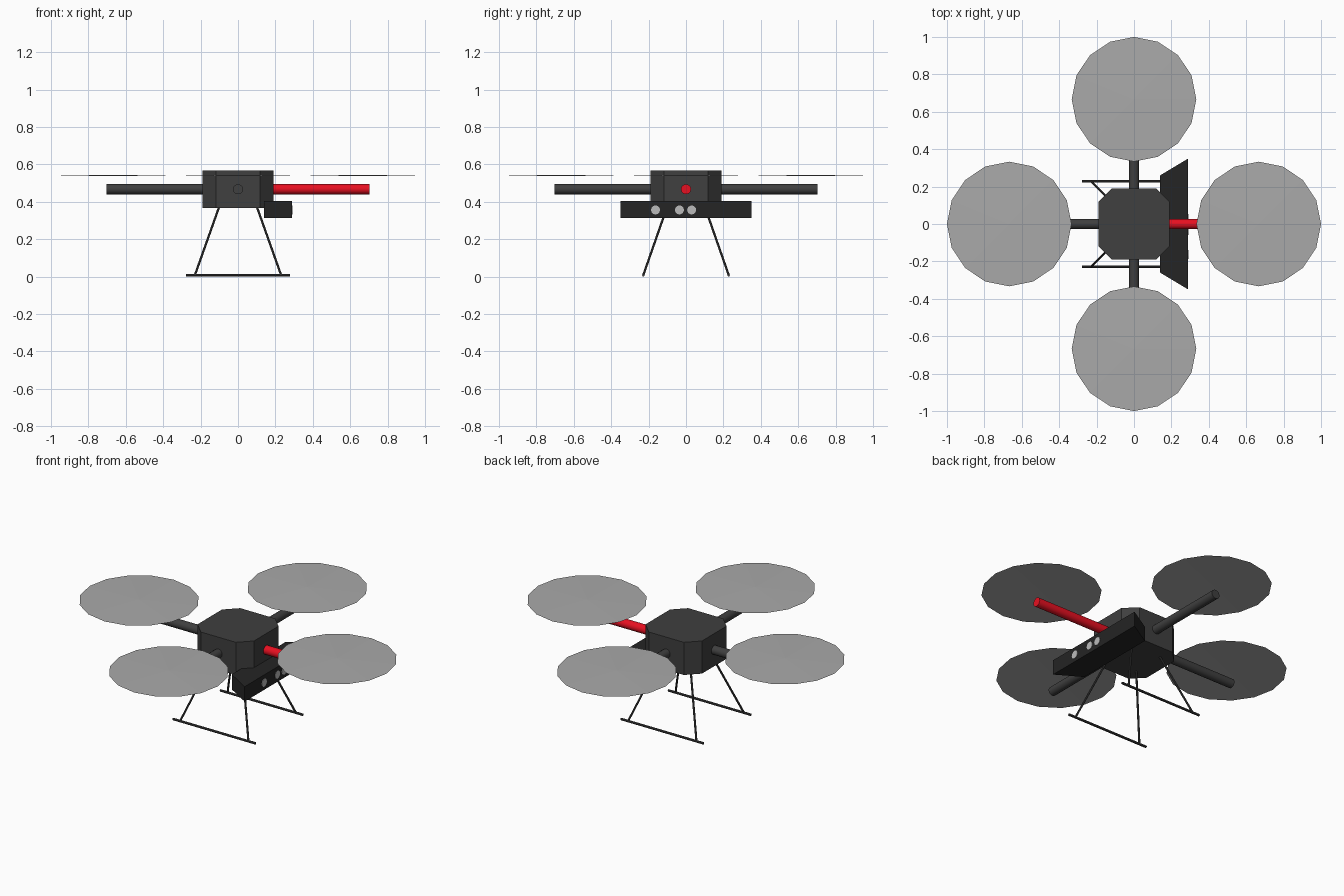
import bpy, bmesh, math
from mathutils import Vector

if "Cube" in bpy.data.objects:
    bpy.data.objects.remove(bpy.data.objects["Cube"])


def material(name, r, g, b):
    m = bpy.data.materials.new(name)
    m.diffuse_color = (r, g, b, 1)
    m.use_nodes = True
    m.node_tree.nodes["Principled BSDF"].inputs["Base Color"].default_value = m.diffuse_color
    return m


dark = material("dark_grey", 0.05, 0.05, 0.05)
black = material("near_black", 0.018, 0.018, 0.018)
red = material("red", 0.8, 0.005, 0.015)
rotor_grey = material("rotor_grey", 0.4, 0.4, 0.4)
lens_grey = material("lens_grey", 0.5, 0.5, 0.5)


def finish(bm, name, mat):
    bmesh.ops.recalc_face_normals(bm, faces=bm.faces)
    me = bpy.data.meshes.new(name)
    bm.to_mesh(me)
    bm.free()
    me.materials.append(mat)
    ob = bpy.data.objects.new(name, me)
    bpy.context.collection.objects.link(ob)
    return ob


def prism(name, outline, z0, z1, mat):
    bm = bmesh.new()
    face = bm.faces.new([bm.verts.new((x, y, z0)) for x, y in outline])
    ext = bmesh.ops.extrude_face_region(bm, geom=[face], use_keep_orig=True)
    for v in ext["geom"]:
        if isinstance(v, bmesh.types.BMVert):
            v.co.z = z1
    return finish(bm, name, mat)


def rod(name, a, b, radius, sides, mat, smooth=False):
    a, b = Vector(a), Vector(b)
    d = b - a
    bm = bmesh.new()
    bmesh.ops.create_cone(bm, cap_ends=True, segments=sides, radius1=radius,
                          radius2=radius, depth=d.length)
    ob = finish(bm, name, mat)
    ob.location = (a + b) / 2
    ob.rotation_mode = 'QUATERNION'
    ob.rotation_quaternion = d.to_track_quat('Z', 'Y')
    if smooth:
        ob.data.shade_smooth()
        ob.data.set_sharp_from_angle(angle=math.radians(40))
    return ob


# Eight-sided body
h, c = 0.19, 0.118
prism("body", [(h, -c), (h, c), (c, h), (-c, h), (-h, c), (-h, -c), (-c, -h), (c, -h)],
      0.367, 0.566, dark)

# Four arms, one red, each under a thin sixteen-sided rotor disc
for side, dx, dy in (("right", 1, 0), ("back", 0, 1), ("left", -1, 0), ("front", 0, -1)):
    rod(side + "_arm", (dx * 0.17, dy * 0.17, 0.467), (dx * 0.702, dy * 0.702, 0.467),
        0.027, 16, red if side == "right" else dark, True)
    bm = bmesh.new()
    bmesh.ops.create_circle(bm, cap_ends=True, cap_tris=True, segments=16, radius=0.333)
    for v in bm.verts:
        if v.co.length < 0.01:
            v.co.z = 0.006
    disc = finish(bm, side + "_rotor_disc", rotor_grey)
    disc.location = (dx * 0.667, dy * 0.667, 0.538)

# Wedge-ended sensor bar with three flush lenses
prism("sensor_bar", [(0.14, -0.26), (0.29, -0.35), (0.29, 0.35), (0.14, 0.26)],
      0.312, 0.403, black)
for i, y in enumerate((-0.163, -0.035, 0.03)):
    rod(f"lens_{i + 1}", (0.28, y, 0.356), (0.292, y, 0.356), 0.024, 16, lens_grey)

# Splayed legs and skids
for sy, end in ((-1, "front"), (1, "back")):
    rod(end + "_skid", (-0.278, sy * 0.228, 0.0075), (0.278, sy * 0.228, 0.0075),
        0.0072, 8, dark)
    for sx, side in ((-1, "left"), (1, "right")):
        rod(f"{end}_{side}_leg", (sx * 0.1, sy * 0.1, 0.375),
            (sx * 0.23, sy * 0.228, 0.009), 0.006, 8, dark)
